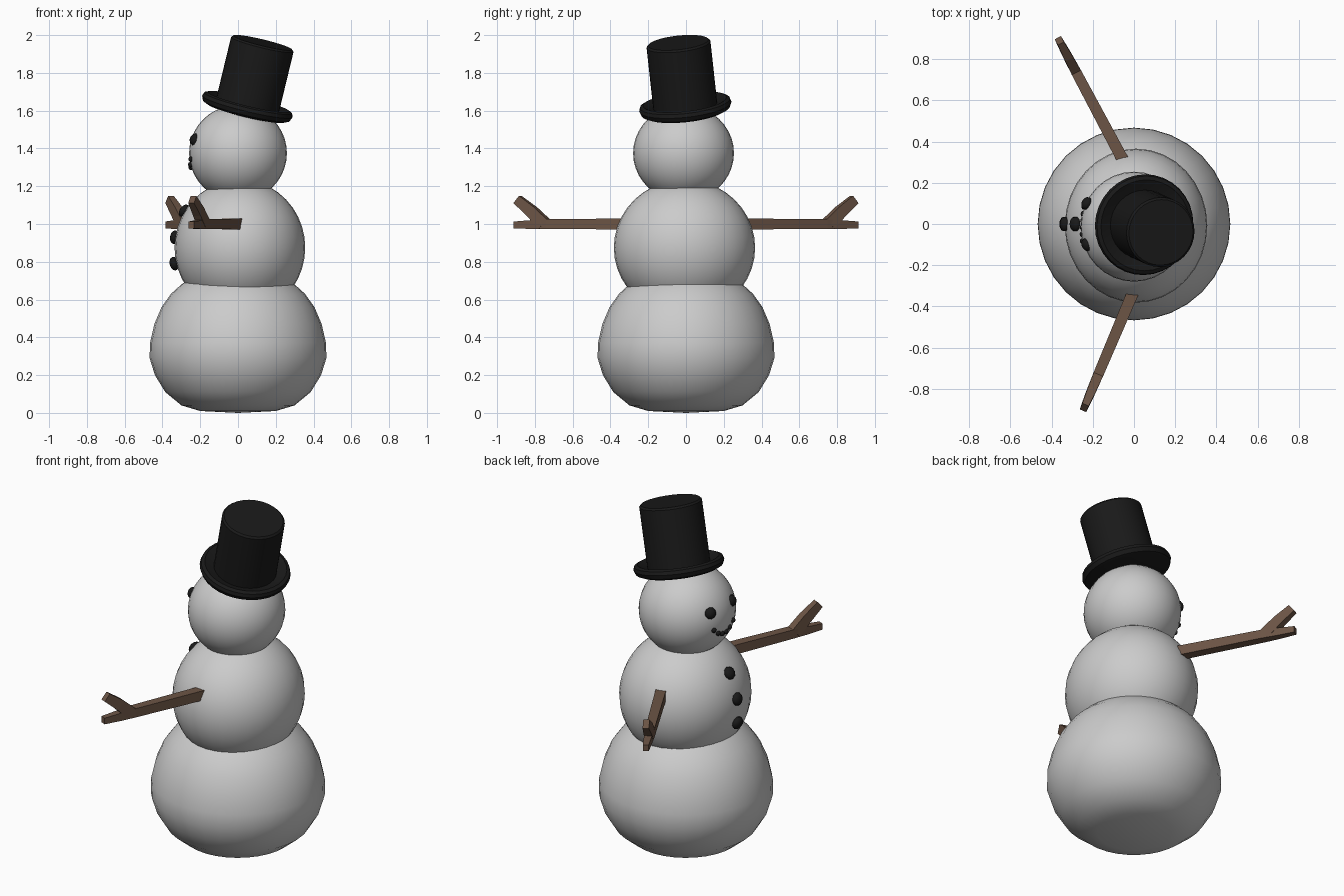
import bpy, bmesh, math
from mathutils import Vector, Matrix

if "Cube" in bpy.data.objects:
    bpy.data.objects.remove(bpy.data.objects["Cube"])


def material(name, rgb):
    m = bpy.data.materials.new(name)
    m.diffuse_color = (*rgb, 1)
    m.use_nodes = True
    m.node_tree.nodes["Principled BSDF"].inputs["Base Color"].default_value = m.diffuse_color
    return m


BLACK = material("coal_black", (0.01, 0.01, 0.01))
BROWN = material("stick_brown", (0.15, 0.09, 0.06))


def finish(name, bm, mat=None, smooth=None):
    bmesh.ops.recalc_face_normals(bm, faces=bm.faces)
    me = bpy.data.meshes.new(name)
    bm.to_mesh(me)
    bm.free()
    ob = bpy.data.objects.new(name, me)
    bpy.context.collection.objects.link(ob)
    if mat:
        me.materials.append(mat)
    if smooth:
        bpy.ops.object.select_all(action='DESELECT')
        ob.select_set(True)
        bpy.context.view_layer.objects.active = ob
        bpy.ops.object.shade_smooth_by_angle(angle=math.radians(smooth))
    return ob


def lathe(name, profile, steps=32, mat=None, smooth=40):
    bm = bmesh.new()
    vs = [bm.verts.new((r, 0, z)) for r, z in profile]
    es = [bm.edges.new(p) for p in zip(vs, vs[1:])]
    bmesh.ops.spin(bm, geom=vs + es, cent=(0, 0, 0), axis=(0, 0, 1),
                   angle=math.tau, steps=steps)
    bmesh.ops.remove_doubles(bm, verts=bm.verts, dist=1e-4)
    return finish(name, bm, mat, smooth)


def ball(name, centre, radii, mat=None, seg=32, rings=20, facing=None):
    bm = bmesh.new()
    bmesh.ops.create_uvsphere(bm, u_segments=seg, v_segments=rings, radius=1)
    m = Matrix.Diagonal((*radii, 1))
    if facing:
        m = Vector(facing).to_track_quat('Z', 'Y').to_matrix().to_4x4() @ m
    bmesh.ops.transform(bm, matrix=Matrix.Translation(centre) @ m, verts=bm.verts)
    return finish(name, bm, mat, 60)


# Snow body
lathe("lower_body", [(0, 0), (.2, .01), (.3, .04), (.385, .11), (.44, .2),
                     (.468, .29), (.466, .37), (.443, .47), (.405, .56),
                     (.355, .63), (.3, .68), (.2, .75), (.1, .78), (0, .79)])
ball("middle_body", (.01, -.008, .875), (.346, .374, .36))
HEAD = Vector((0, -.013, 1.375))
HEAD_R = Vector((.259, .267, .255))
ball("head", HEAD, HEAD_R)

# Tilted top hat with a raised rim
hat = lathe("top_hat", [(0, -.03), (.21, -.03), (.236, -.018), (.246, .005),
                        (.24, .024), (.222, .032), (.195, .02), (.17, .01),
                        (.17, .345), (.16, .355), (0, .355)], mat=BLACK)
hat.location = (.048, -.003, 1.617)
hat.rotation_mode = 'QUATERNION'
hat.rotation_quaternion = Vector((0, 0, 1)).rotation_difference(Vector((.242, -.11, 1)))


def pebble(name, pos, centre, r, depth):
    ball(name, pos, (r, r, depth), BLACK, 10, 6, Vector(pos) - Vector(centre))


# Eyes
for side in (-1, 1):
    pebble("eye", (-.23, side * .1, 1.447), HEAD, .033, .024)

# Mouth pebbles on the head surface
for i in range(6):
    t = -1 + i * .4
    y, z = t * .083, 1.298 + .045 * t * t
    k = 1 - ((y - HEAD.y) / HEAD_R.y) ** 2 - ((z - HEAD.z) / HEAD_R.z) ** 2
    pebble("mouth_pebble", (-HEAD_R.x * math.sqrt(k) - .002, y, z), HEAD, .015, .013)

# Buttons
for x, z in ((-.285, 1.07), (-.336, .93), (-.338, .79)):
    pebble("button", (x, 0, z), (0, 0, .875), .037, .024)


# Stick arms: square sections swept through (distance, height, half width, half height)
def stick(bm, path, start, direction, slant):
    d = Vector((*direction, 0)).normalized()
    side = Vector((-d.y, d.x, 0))
    up = d * -math.sin(slant) + Vector((0, 0, math.cos(slant)))
    rings = []
    for u, z, w, h in path:
        c = Vector((*start, z)) + d * u
        rings.append([bm.verts.new(c + side * w * a + up * h * b)
                      for a, b in ((-1, -1), (1, -1), (1, 1), (-1, 1))])
    for p, q in zip(rings, rings[1:]):
        for i in range(4):
            j = (i + 1) % 4
            bm.faces.new((p[i], p[j], q[j], q[i]))
    bm.faces.new(rings[0])
    bm.faces.new(rings[-1])


for name, start, tip in (("left_arm", (-.053, .31), (-.37, .905)),
                         ("right_arm", (-.008, -.34), (-.248, -.907))):
    d = Vector(tip) - Vector(start)
    n = d.length
    bm = bmesh.new()
    stick(bm, [(-.06, 1, .029, .029), (n - .19, 1, .025, .026),
               (n - .1, .997, .021, .023), (n, .995, .016, .018)], start, d, 0)
    stick(bm, [(n - .17, 1, .024, .034), (n - .1, 1.065, .022, .031),
               (n - .016, 1.13, .017, .025)], start, d, math.radians(40))
    finish(name, bm, BROWN)
